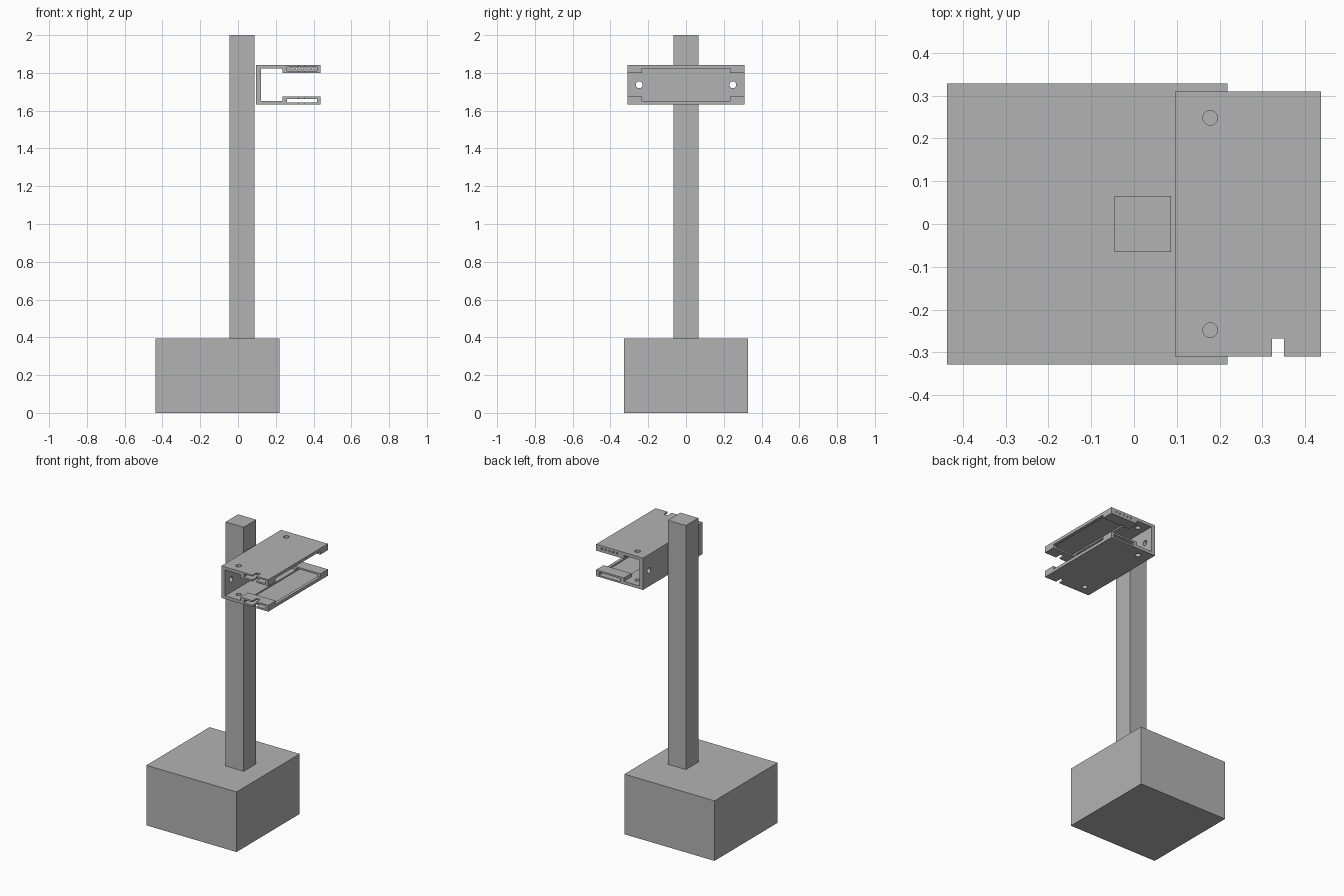
import bpy, bmesh
from mathutils import Matrix, Vector

if "Cube" in bpy.data.objects:
    bpy.data.objects.remove(bpy.data.objects["Cube"], do_unlink=True)

# Single flat colour
grey = bpy.data.materials.new("plain_grey")
grey.use_nodes = True
GREY = (0.45, 0.45, 0.45, 1)
grey.diffuse_color = GREY
grey.node_tree.nodes["Principled BSDF"].inputs["Base Color"].default_value = GREY


def finish(name, bm):
    bmesh.ops.recalc_face_normals(bm, faces=bm.faces)
    mesh = bpy.data.meshes.new(name)
    bm.to_mesh(mesh)
    bm.free()
    mesh.materials.append(grey)
    obj = bpy.data.objects.new(name, mesh)
    bpy.context.collection.objects.link(obj)
    return obj


def box(name, x, y, z):
    bm = bmesh.new()
    size = Matrix.Diagonal((x[1] - x[0], y[1] - y[0], z[1] - z[0], 1))
    centre = Matrix.Translation([sum(r) / 2 for r in (x, y, z)])
    bmesh.ops.create_cube(bm, size=1, matrix=centre @ size)
    return finish(name, bm)


def rod(name, centre, axis, radius, length):
    bm = bmesh.new()
    turn = Vector(axis).to_track_quat("Z", "Y").to_matrix().to_4x4()
    bmesh.ops.create_cone(bm, cap_ends=True, segments=32, radius1=radius,
                          radius2=radius, depth=length,
                          matrix=Matrix.Translation(centre) @ turn)
    return finish(name, bm)


def cut(target, cutter):
    cutter.hide_render = True
    mod = target.modifiers.new("cut", "BOOLEAN")
    mod.operation = "DIFFERENCE"
    mod.solver = "EXACT"
    mod.object = cutter
    bpy.context.view_layer.objects.active = target
    bpy.ops.object.modifier_apply(modifier=mod.name)
    bpy.data.objects.remove(cutter, do_unlink=True)


# Base block and post
box("base_block", (-0.437, 0.219), (-0.328, 0.328), (0, 0.395))
box("post", (-0.045, 0.087), (-0.065, 0.065), (0.395, 2))

# Bracket: C-shaped profile with thick lips, extruded along y
X0, X1, W = 0.096, 0.437, 0.31
LIP, POCKET = 0.235, 0.232
MID, OUT, WALL, PAD = 1.737, 0.105, 0.085, 0.063
half = [(X0, OUT), (X1, OUT), (X1, PAD), (LIP, PAD), (LIP, WALL), (0.123, WALL)]
profile = half + [(x, -z) for x, z in reversed(half)]
bm = bmesh.new()
face = bm.faces.new([bm.verts.new((x, -W, MID + z)) for x, z in profile])
grown = bmesh.ops.extrude_face_region(bm, geom=[face])
bmesh.ops.translate(bm, vec=(0, 2 * W, 0),
                    verts=[v for v in grown["geom"] if isinstance(v, bmesh.types.BMVert)])
bracket = finish("bracket", bm)

# Open middle between the end lips
cut(bracket, box("middle_cutter", (0.2, 0.5), (-POCKET, POCKET), (MID - WALL, MID + WALL)))

# Shallow panel channels in both plates, the upper one closed at the back end
cut(bracket, box("lower_channel", (0.26, 0.417), (-0.4, 0.4), (MID - 0.094, MID - 0.074)))
cut(bracket, box("upper_channel", (0.26, 0.417), (-0.4, 0.297), (MID + 0.074, MID + 0.095)))

# Notch in the front end of both plates
cut(bracket, box("notch", (0.322, 0.35), (-0.4, -0.268), (1.5, 1.95)))

# Screw holes through the plates and the back wall
for y in (-0.248, 0.248):
    cut(bracket, rod("plate_hole", (0.178, y, MID), (0, 0, 1), 0.017, 0.5))
    cut(bracket, rod("wall_hole", (0.11, y, MID), (1, 0, 0), 0.018, 0.1))

# Small vents in the closed back end
for i in range(5):
    x = 0.28 + i * 0.028
    cut(bracket, box("vent", (x, x + 0.008), (0.28, 0.4), (MID + 0.08, MID + 0.09)))
